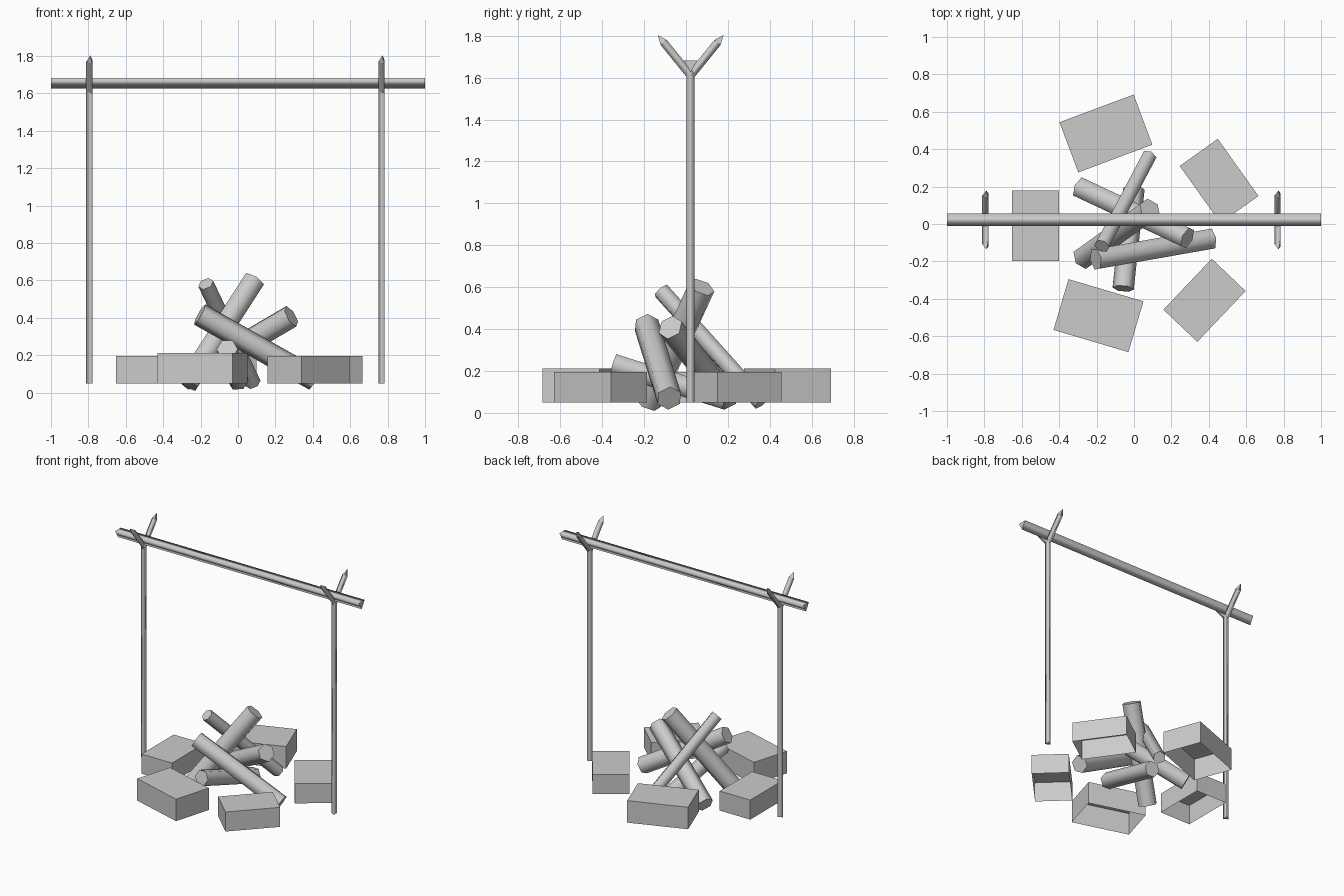
import bpy, bmesh
from mathutils import Vector, Matrix
from math import cos, sin, pi, radians

if "Cube" in bpy.data.objects:
    bpy.data.objects.remove(bpy.data.objects["Cube"])


def finish(bm, name):
    bmesh.ops.recalc_face_normals(bm, faces=bm.faces)
    me = bpy.data.meshes.new(name)
    bm.to_mesh(me)
    bm.free()
    ob = bpy.data.objects.new(name, me)
    bpy.context.collection.objects.link(ob)
    return ob


def rod(name, start, end, r, sides, ref, tip=0.0):
    """Smooth-sided prism from start to end; one corner points along ref.
    tip > 0 sharpens the last stretch to a point."""
    p, q = Vector(start), Vector(end)
    d = (q - p).normalized()
    u = Vector(ref)
    u = (u - d * u.dot(d)).normalized()
    v = d.cross(u)
    bm = bmesh.new()

    def ring(c):
        return [bm.verts.new(c + r * (u * cos(2 * pi * i / sides) + v * sin(2 * pi * i / sides)))
                for i in range(sides)]

    a, b = ring(p), ring(q - d * tip)
    for i in range(sides):
        j = (i + 1) % sides
        bm.faces.new((a[i], a[j], b[j], b[i])).smooth = True
    bm.faces.new(a)
    if tip:
        t = bm.verts.new(q)
        for i in range(sides):
            bm.faces.new((b[i], b[(i + 1) % sides], t))
    else:
        bm.faces.new(b)
    return finish(bm, name)


def stone(name, x, y, w, l, top, angle):
    """Block with an open underside."""
    z0 = 0.05
    bm = bmesh.new()
    m = (Matrix.Translation((x, y, (z0 + top) / 2)) @ Matrix.Rotation(radians(angle), 4, 'Z')
         @ Matrix.Diagonal((w, l, top - z0, 1)))
    bmesh.ops.create_cube(bm, size=1, matrix=m)
    bottom = [f for f in bm.faces if f.calc_center_median().z < z0 + 0.001]
    bmesh.ops.delete(bm, geom=bottom, context='FACES_ONLY')
    # normals from the closed cube are already outward
    me = bpy.data.meshes.new(name)
    bm.to_mesh(me)
    bm.free()
    bpy.context.collection.objects.link(bpy.data.objects.new(name, me))


# Crossbar, a triangular pole with its edge downward
Y = 0.022
rod("crossbar", (-1, Y, 1.664), (1, Y, 1.664), 0.038, 3, (0, 0, -1))

# Two forked posts
for side, x in (("left", -0.79), ("right", 0.772)):
    rod(side + "_post", (x, Y, 0.05), (x, Y, 1.615), 0.022, 3, (-1, 0, 0))
    for n, s in (("front", -1), ("back", 1)):
        rod(f"{side}_{n}_fork", (x, Y, 1.61), (x, Y + s * 0.157, 1.803),
            0.022, 3, (-1, 0, 0), tip=0.045)

# Ring of stones: x, y, width, length, top, angle
for i, s in enumerate([
    (-0.15, 0.484, 0.423, 0.286, 0.213, 20.5),
    (0.455, 0.23, 0.25, 0.375, 0.195, 35.5),
    (-0.527, -0.01, 0.25, 0.378, 0.195, 0),
    (-0.19, -0.49, 0.418, 0.283, 0.213, -16.5),
    (0.377, -0.408, 0.25, 0.375, 0.195, -43.5),
]):
    stone(f"stone_{i + 1}", *s)

# Stacked logs: low end, high end, radius, corner direction
for i, (a, b, r, ref) in enumerate([
    ((-0.27, -0.18, 0.05), (0.085, 0.075, 0.60), 0.065, (0, 0, 1)),
    ((0.41, -0.08, 0.07), (-0.205, -0.188, 0.418), 0.062, (0, 0, 1)),
    ((0.08, 0.36, 0.05), (-0.172, -0.118, 0.582), 0.043, (0, 0, 1)),
    ((-0.29, 0.195, 0.07), (0.285, -0.075, 0.408), 0.062, (0, 0, 1)),
    ((0.0, 0.19, 0.065), (-0.058, -0.345, 0.232), 0.057, (1, 0, 0)),
]):
    rod(f"log_{i + 1}", a, b, r, 6, ref)
